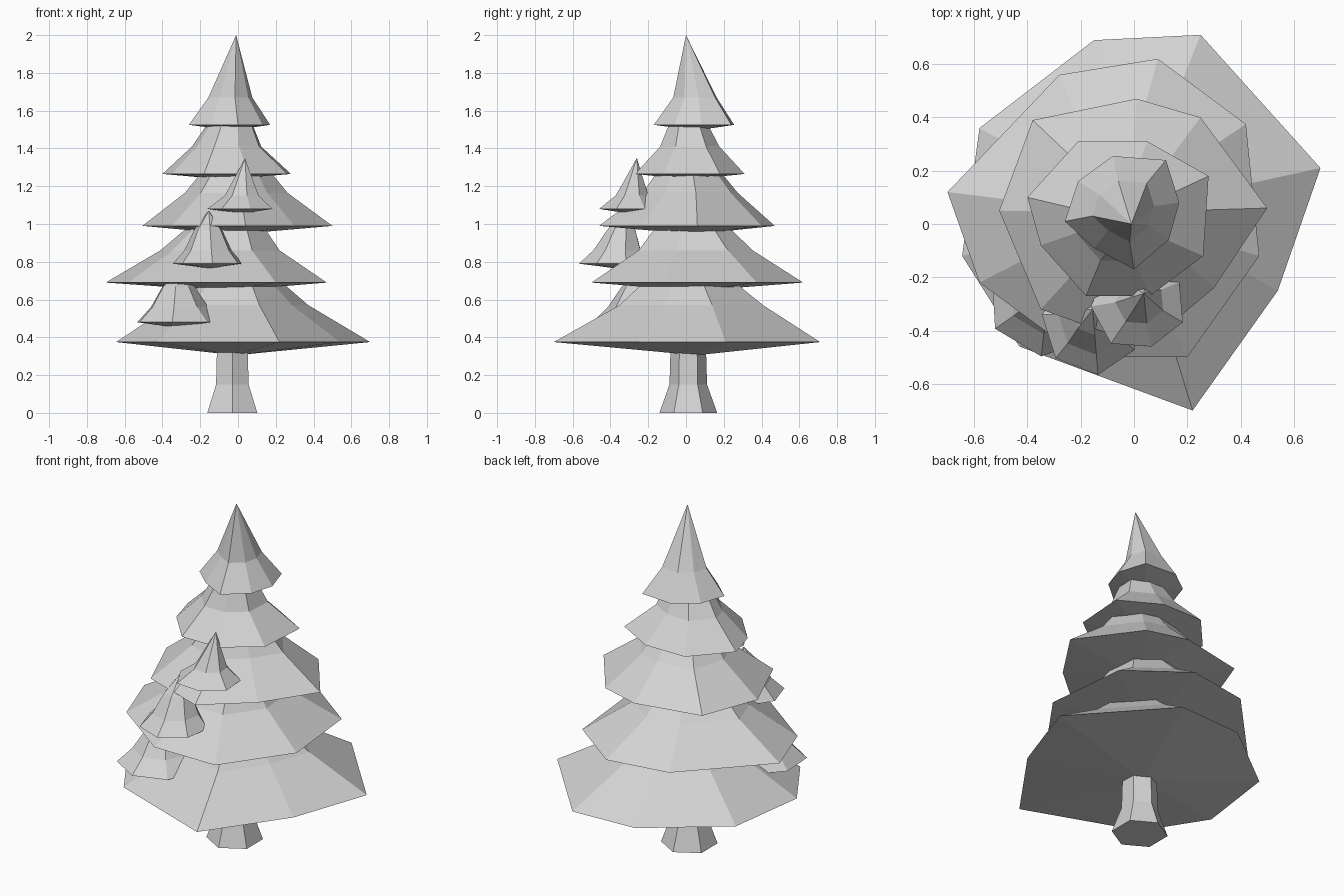
import bpy, math, random
from mathutils import Vector

if "Cube" in bpy.data.objects:
    bpy.data.objects.remove(bpy.data.objects["Cube"])

random.seed(4)
mat = bpy.data.materials.new("plain grey")
mat.diffuse_color = (0.65, 0.65, 0.65, 1)
mat.use_nodes = True
mat.node_tree.nodes["Principled BSDF"].inputs["Base Color"].default_value = mat.diffuse_color


def loft(name, rings, bottom, top):
    """Flat-faced skin over equal-sided rings, closed by a point at each end."""
    n = len(rings[0])
    verts = [p for ring in rings for p in ring] + [bottom, top]
    b, t = len(verts) - 2, len(verts) - 1
    last = (len(rings) - 1) * n
    faces = []
    for i in range(n):
        j = (i + 1) % n
        faces.append((b, j, i))
        faces.append((t, last + i, last + j))
        for k in range(0, last, n):
            faces.append((k + i, k + j, k + n + j))
            faces.append((k + i, k + n + j, k + n + i))
    mesh = bpy.data.meshes.new(name)
    mesh.from_pydata(verts, [], faces)
    mesh.materials.append(mat)
    ob = bpy.data.objects.new(name, mesh)
    bpy.context.collection.objects.link(ob)
    return ob


def scaled(ring, centre, factor, z):
    return [(centre[0] + (x - centre[0]) * factor,
             centre[1] + (y - centre[1]) * factor, z) for x, y in ring]


def ngon(cx, cy, r, n, turn=0.0, jitter=0.0):
    out = []
    for i in range(n):
        a = turn + math.tau * i / n
        q = r * (1 + random.uniform(-jitter, jitter))
        out.append((cx + q * math.cos(a), cy + q * math.sin(a)))
    return out


# Trunk: hexagonal with a flared foot
c = (-0.03, 0.012)
hexa = ngon(*c, 0.153, 6, math.pi / 2)
loft("trunk", [scaled(hexa, c, f, z) for f, z in ((1, 0), (0.65, 0.15), (0.61, 0.36))],
     (*c, 0), (*c, 0.4))

# Foliage tiers: rim outline (anticlockwise), rim z, underside z, shoulder z, apex z
tiers = [
    ([(0.70, 0.21), (0.25, 0.71), (-0.15, 0.69), (-0.58, 0.36),
      (-0.645, -0.12), (-0.43, -0.46), (0.22, -0.70), (0.54, -0.25)], 0.375, 0.305, 0.57, 0.90),
    ([(0.42, 0.375), (0.09, 0.62), (-0.28, 0.56), (-0.70, 0.12),
      (-0.58, -0.22), (-0.2, -0.50), (0.2, -0.50), (0.47, -0.12)], 0.69, 0.645, 0.86, 1.20),
    ([(0.50, 0.06), (0.25, 0.40), (0.01, 0.47), (-0.38, 0.39),
      (-0.506, 0.05), (-0.35, -0.32), (0.04, -0.46), (0.30, -0.24)], 0.99, 0.945, 1.165, 1.50),
    ([(0.28, 0.18), (0.05, 0.31), (-0.21, 0.31), (-0.40, 0.10),
      (-0.35, -0.08), (-0.18, -0.27), (0.06, -0.27), (0.26, -0.12)], 1.265, 1.235, 1.41, 1.75),
    ([(0.17, 0.08), (0.12, 0.24), (-0.08, 0.255), (-0.21, 0.16),
      (-0.26, 0.01), (-0.15, -0.09), (0.0, -0.17), (0.13, -0.06)], 1.525, 1.495, 1.67, 2.0),
]
for k, (rim, z, under, shoulder, apex) in enumerate(tiers):
    mid = sum((Vector(p) for p in rim), Vector((0, 0))) / len(rim)
    loft(f"foliage_tier_{k + 1}",
         [scaled(rim, mid, 1, z), scaled(rim, mid, 0.54, shoulder)],
         (mid.x, mid.y, under), (-0.01, 0.0, apex))

# Small front boughs: centre, radius, rim z, underside z, (factor, z) rings, apex
boughs = [
    ((-0.32, -0.27), 0.235, 0.48, 0.45, ((0.66, 0.56), (0.37, 0.67)), (-0.32, -0.25, 0.74)),
    ((-0.15, -0.37), 0.19, 0.79, 0.765, ((0.68, 0.86), (0.40, 0.97)), (-0.155, -0.32, 1.07)),
    ((0.02, -0.30), 0.175, 1.08, 1.055, ((0.52, 1.15), (0.28, 1.24)), (0.037, -0.26, 1.35)),
]
for k, (mid, r, z, under, rings, apex) in enumerate(boughs):
    rim = ngon(*mid, r, 7, 0.1 + 0.2 * k, 0.06)
    stack = [scaled(rim, mid, 1, z)]
    for f, h in rings:
        s = (h - z) / (apex[2] - z)
        dx, dy = (apex[0] - mid[0]) * s, (apex[1] - mid[1]) * s
        stack.append([(x + dx, y + dy, w) for x, y, w in scaled(rim, mid, f, h)])
    loft(f"front_bough_{k + 1}", stack, (*mid, under), apex)
